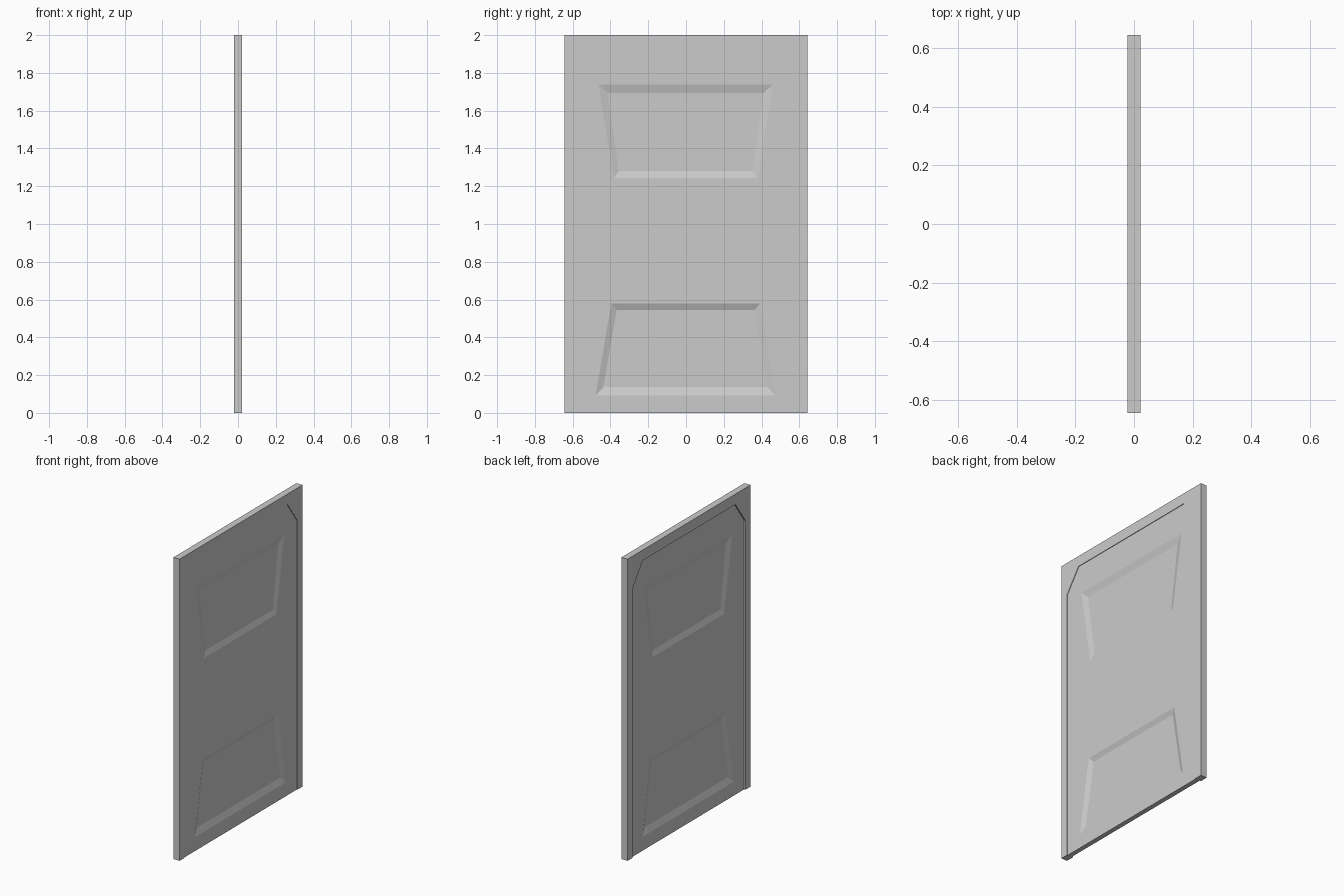
import bpy, bmesh

if "Cube" in bpy.data.objects:
    bpy.data.objects.remove(bpy.data.objects["Cube"])

HALF_T, HALF_W, HEIGHT = 0.0222, 0.644, 2.0

# Opening in the frame, clipped at the top corners (right half, bottom to top)
opening = [(0.59, 0.0), (0.59, 1.785), (0.486, 1.93)]
outline = opening + [(-y, z) for y, z in reversed(opening)]

# Panels: (outer, inner) as (half bottom, z bottom, half top, z top), and depth
PANELS = [
    ((0.381, 1.243, 0.461, 1.738), (0.354, 1.28, 0.413, 1.694), 0.011),
    ((0.476, 0.092, 0.394, 0.578), (0.436, 0.136, 0.365, 0.546), 0.013),
]
CENTRE = -0.002


def trapezoid(wb, zb, wt, zt):
    return [(CENTRE - wb, zb), (CENTRE + wb, zb), (CENTRE + wt, zt), (CENTRE - wt, zt)]


def ring(bm, pts, x):
    return [bm.verts.new((x, y, z)) for y, z in pts]


def bridge(bm, a, b):
    n = len(a)
    for i in range(n):
        j = (i + 1) % n
        bm.faces.new((a[i], a[j], b[j], b[i]))


def finish(bm, name):
    bmesh.ops.recalc_face_normals(bm, faces=bm.faces)
    mesh = bpy.data.meshes.new(name)
    bm.to_mesh(mesh)
    bm.free()
    obj = bpy.data.objects.new(name, mesh)
    bpy.context.collection.objects.link(obj)
    return obj


# Frame: posts and header in one piece, open at the bottom
bm = bmesh.new()
outer = [(HALF_W, 0), (HALF_W, HEIGHT), (-HALF_W, HEIGHT), (-HALF_W, 0)]
profile = outer + list(reversed(outline))
front, back = ring(bm, profile, HALF_T), ring(bm, profile, -HALF_T)
bm.faces.new(front)
bm.faces.new(back)
bridge(bm, front, back)
finish(bm, "door_frame")

# Door leaf: slightly recessed slab with two sunken panels on each side
bm = bmesh.new()
borders = []
for x, inward in ((HALF_T - 0.004, -1), (-HALF_T + 0.009, 1)):
    border = ring(bm, outline, x)
    borders.append(border)
    loops = [border]
    for big, small, depth in PANELS:
        rim = ring(bm, trapezoid(*big), x)
        floor = ring(bm, trapezoid(*small), x + inward * depth)
        loops.append(rim)
        bridge(bm, rim, floor)
        bm.faces.new(floor)
    # flat face around the panels
    edges = []
    for loop in loops:
        for a, b in zip(loop, loop[1:] + loop[:1]):
            edges.append(bm.edges.get((a, b)) or bm.edges.new((a, b)))
    bmesh.ops.triangle_fill(bm, use_beauty=True, edges=edges, normal=(-inward, 0, 0))
bridge(bm, *borders)
finish(bm, "door_leaf")
